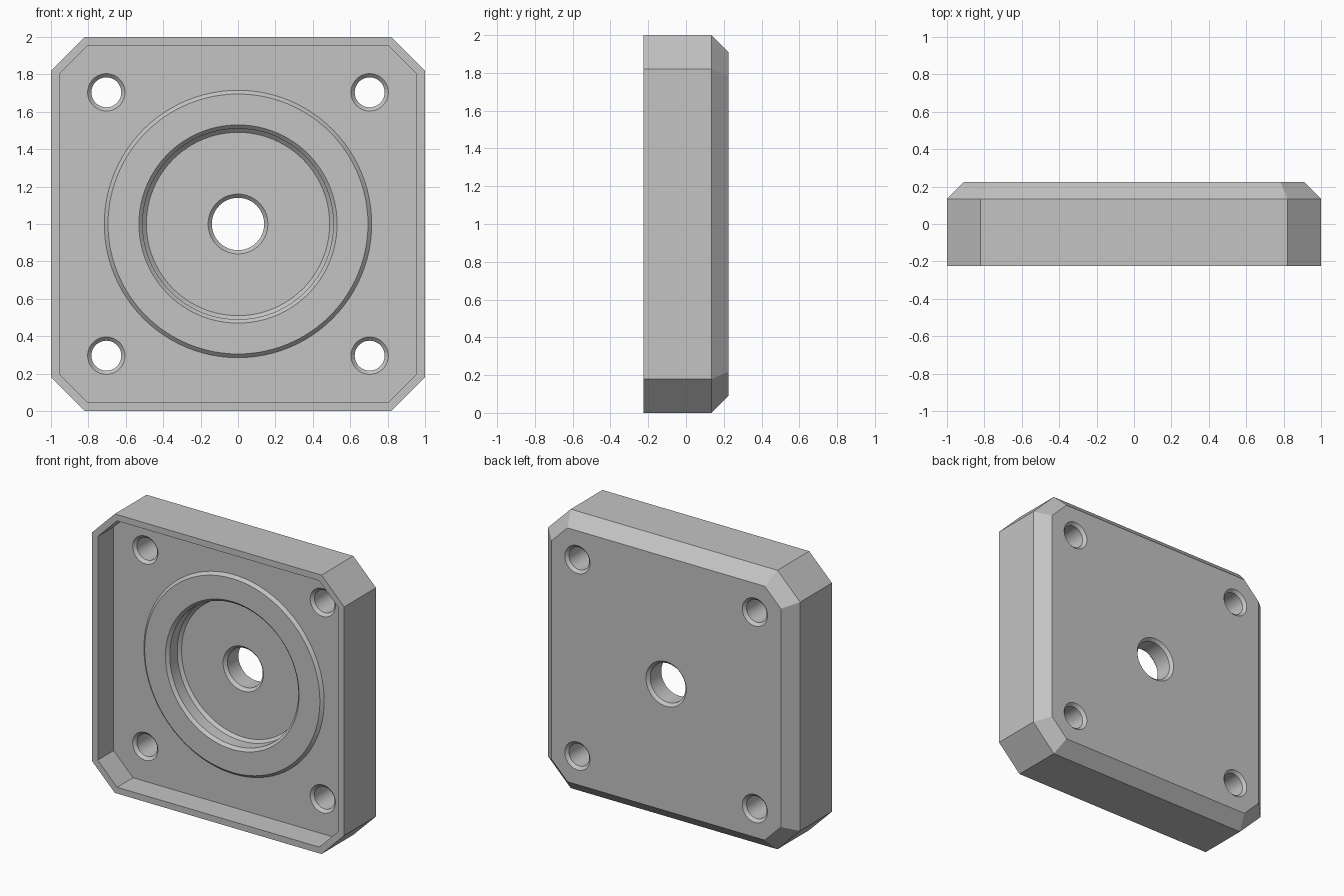
import bpy, bmesh, math
from mathutils import Vector

cube = bpy.data.objects.get("Cube")
if cube:
    bpy.data.objects.remove(cube, do_unlink=True)

FRONT, BACK = -0.225, 0.225
FLOOR = -0.045        # floor of the shallow front tray
BOSS = -0.065         # face of the raised ring
BORE = 0.06           # floor of the round pocket
C = 0.02              # small edge chamfer
CORNER = 0.18         # size of the cut corners

metal = bpy.data.materials.new("plain_grey")
metal.use_nodes = True
metal.diffuse_color = (0.55, 0.55, 0.55, 1)
metal.node_tree.nodes["Principled BSDF"].inputs["Base Color"].default_value = (0.55, 0.55, 0.55, 1)


def loft(name, rings):
    """Skin a list of matching point rings into a closed solid."""
    bm = bmesh.new()
    loops = [[bm.verts.new(p) for p in ring] for ring in rings]
    n = len(loops[0])
    for a, b in zip(loops, loops[1:]):
        for i in range(n):
            j = (i + 1) % n
            bm.faces.new((a[i], a[j], b[j], b[i]))
    bm.faces.new(loops[0])
    bm.faces.new(loops[-1])
    bmesh.ops.recalc_face_normals(bm, faces=bm.faces)
    mesh = bpy.data.meshes.new(name)
    bm.to_mesh(mesh)
    bm.free()
    mesh.materials.append(metal)
    obj = bpy.data.objects.new(name, mesh)
    bpy.context.collection.objects.link(obj)
    return obj


def octagon(inset, y):
    """Square outline with cut corners, offset inwards evenly."""
    h = 1 - inset
    k = h - (CORNER - inset * (2 - math.sqrt(2)))
    pts = [(h, -k), (h, k), (k, h), (-k, h), (-h, k), (-h, -k), (-k, -h), (k, -h)]
    return [Vector((x, y, z + 1)) for x, z in pts]


def turned(name, profile, x=0, z=1, sides=96):
    """Round solid about the y direction from (radius, y) pairs."""
    angles = [2 * math.pi * i / sides for i in range(sides)]
    return loft(name, [[Vector((x + r * math.cos(a), y, z + r * math.sin(a))) for a in angles]
                       for r, y in profile])


def combine(target, tool, operation):
    """Boolean the tool into the target and discard the tool."""
    tool.hide_render = True
    mod = target.modifiers.new(operation.lower(), 'BOOLEAN')
    mod.operation, mod.solver, mod.object = operation, 'EXACT', tool
    bpy.context.view_layer.objects.active = target
    bpy.ops.object.modifier_apply(modifier=mod.name)
    bpy.data.objects.remove(tool, do_unlink=True)


def hole_profile(r, start, end):
    """Through hole with both rims chamfered, running past both surfaces."""
    return [(r + 2 * C, start - C), (r, start + C), (r, end - C), (r + 2 * C, end + C)]


# Body: chamfered back, straight sides, thin front rim and tray
plate = loft("mounting_plate", [
    octagon(0.09, BACK), octagon(0, BACK - 0.09), octagon(0, FRONT),
    octagon(0.045, FRONT), octagon(0.045, FLOOR)])

# Raised ring with a sloping edge, sunk into the tray floor
combine(plate, turned("raised_ring", [(0.695, BOSS), (0.755, BOSS + 3 * C)]), 'UNION')

# Round pocket with chamfered rim and floor edge
combine(plate, turned("pocket_cutter", [
    (0.55, BOSS - C), (0.51, BOSS + C), (0.51, BORE - C), (0.49, BORE)]), 'DIFFERENCE')

# Centre hole
combine(plate, turned("centre_hole_cutter", hole_profile(0.14, BORE, BACK), sides=64), 'DIFFERENCE')

# Four corner bolt holes
for sx in (-1, 1):
    for sz in (-1, 1):
        combine(plate, turned("bolt_hole_cutter", hole_profile(0.08, FLOOR, BACK),
                              sx * 0.704, 1 + sz * 0.704, 48), 'DIFFERENCE')

# Smooth round walls, sharp edges elsewhere
bpy.ops.object.select_all(action='DESELECT')
plate.select_set(True)
bpy.context.view_layer.objects.active = plate
bpy.ops.object.shade_smooth_by_angle(angle=math.radians(30))
